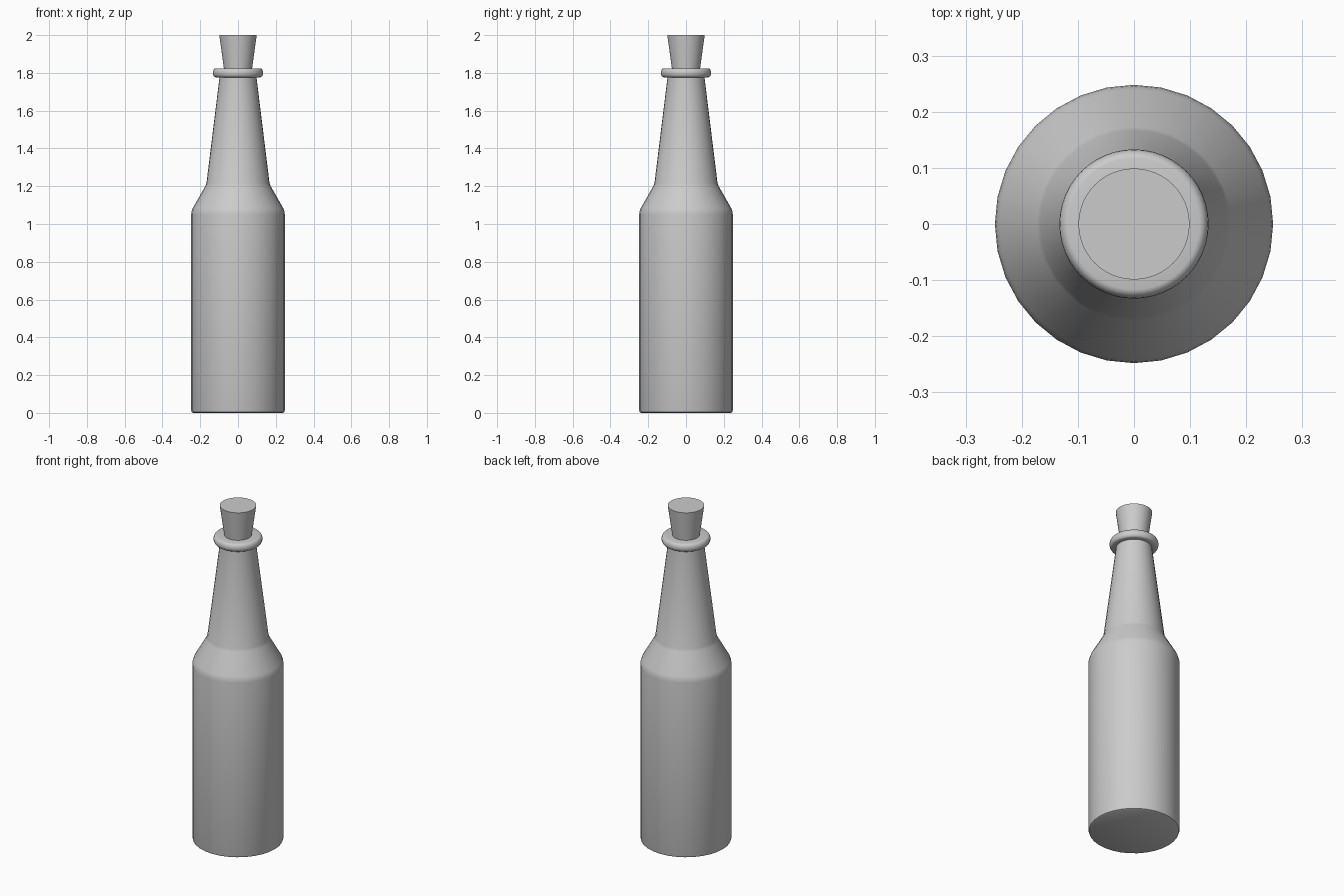
import bpy, bmesh, math

if "Cube" in bpy.data.objects:
    bpy.data.objects.remove(bpy.data.objects["Cube"])


def lathe(name, profile, sides, angle=30):
    """Spin an (r, z) profile about z; r == 0 points become poles."""
    bm = bmesh.new()
    rings = []
    for r, z in profile:
        if r == 0:
            rings.append([bm.verts.new((0, 0, z))] * sides)
        else:
            rings.append([bm.verts.new((r * math.cos(2 * math.pi * i / sides),
                                        r * math.sin(2 * math.pi * i / sides), z))
                          for i in range(sides)])
    for a, b in zip(rings, rings[1:]):
        for i in range(sides):
            j = (i + 1) % sides
            bm.faces.new(list(dict.fromkeys((a[i], a[j], b[j], b[i]))))
    bmesh.ops.recalc_face_normals(bm, faces=bm.faces)
    mesh = bpy.data.meshes.new(name)
    bm.to_mesh(mesh)
    bm.free()
    ob = bpy.data.objects.new(name, mesh)
    bpy.context.collection.objects.link(ob)
    bpy.ops.object.select_all(action='DESELECT')
    ob.select_set(True)
    bpy.context.view_layer.objects.active = ob
    bpy.ops.object.shade_smooth_by_angle(angle=math.radians(angle))
    return ob


# Bottle: base, straight body, shoulder and tapering neck
lathe("bottle_body", [(0, 0), (0.237, 0), (0.245, 0.004), (0.248, 0.013),
                      (0.248, 1.05), (0.246, 1.065), (0.24, 1.083),
                      (0.173, 1.2), (0.167, 1.216), (0.098, 1.775),
                      (0.098, 1.80), (0, 1.80)], 32)

# Rounded lip ring around the mouth
lip = [(0.07, 1.776), (0.117, 1.776)]
for k in range(1, 8):
    t = -math.pi / 2 + math.pi * k / 8
    lip.append((0.117 + 0.016 * math.cos(t), 1.8 + 0.024 * math.sin(t)))
lip += [(0.117, 1.824), (0.07, 1.824)]
lathe("lip_ring", lip, 48, 40)

# Tapered cork pushed into the mouth
lathe("cork", [(0, 1.79), (0.07, 1.79), (0.099, 2.0), (0, 2.0)], 48)
